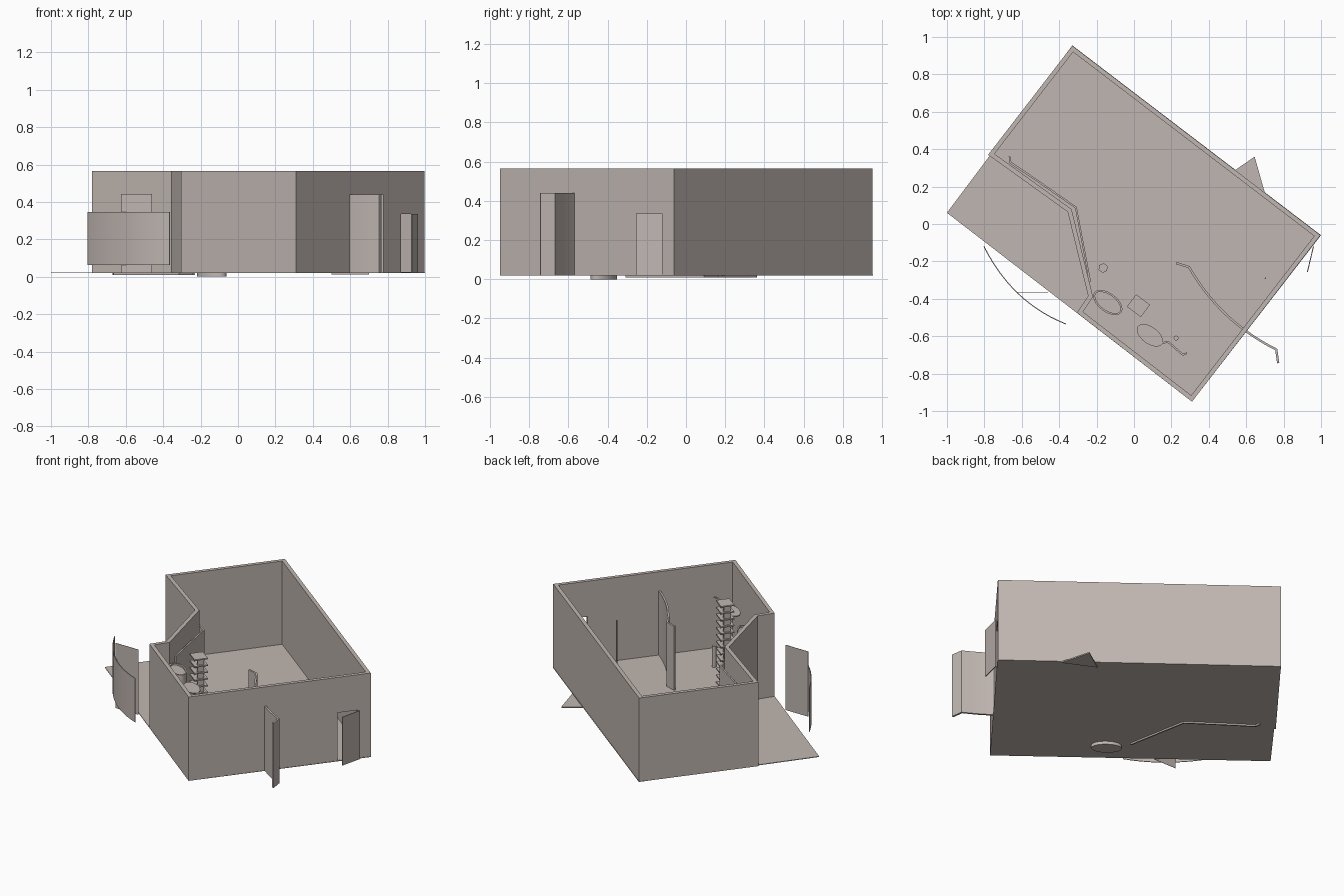
import bpy, bmesh, math
from mathutils import Vector

cube = bpy.data.objects.get("Cube")
if cube:
    bpy.data.objects.remove(cube, do_unlink=True)

clay = bpy.data.materials.new("warm_grey")
clay.use_nodes = True
COLOR = (0.53, 0.47, 0.44, 1)
clay.diffuse_color = COLOR
clay.node_tree.nodes["Principled BSDF"].inputs["Base Color"].default_value = COLOR

FLOOR = 0.02
TILT = math.atan2(-0.6, 0.8)   # direction of the long walls


def finish(name, bm):
    bmesh.ops.recalc_face_normals(bm, faces=bm.faces)
    mesh = bpy.data.meshes.new(name)
    bm.to_mesh(mesh)
    bm.free()
    ob = bpy.data.objects.new(name, mesh)
    mesh.materials.append(clay)
    bpy.context.collection.objects.link(ob)
    return ob


def prism(name, outline, z0, z1):
    """Extrude a flat outline upward."""
    bm = bmesh.new()
    face = bm.faces.new([bm.verts.new((x, y, z0)) for x, y in outline])
    grown = bmesh.ops.extrude_face_region(bm, geom=[face])["geom"]
    bmesh.ops.translate(bm, vec=(0, 0, z1 - z0),
                        verts=[v for v in grown if isinstance(v, bmesh.types.BMVert)])
    return finish(name, bm)


def strip(name, path, thick, z0, z1, closed=False):
    """Upright wall along a path, thickened to the left with mitred corners."""
    pts = [Vector(p) for p in path]
    n = len(pts)
    bm = bmesh.new()
    rings = []
    for i, p in enumerate(pts):
        a = pts[i - 1] if closed or i else None
        b = pts[(i + 1) % n] if closed or i < n - 1 else None
        dirs = [d.normalized() for d in
                ([p - a] if a is not None else []) + ([b - p] if b is not None else [])]
        normals = [Vector((-d.y, d.x)) for d in dirs]
        m = sum(normals, Vector((0, 0))).normalized()
        q = p + m * thick / max(m.dot(normals[0]), 0.3)
        rings.append([bm.verts.new((v.x, v.y, z))
                      for v, z in ((p, z0), (q, z0), (q, z1), (p, z1))])
    for i in range(n if closed else n - 1):
        r, s = rings[i], rings[(i + 1) % n]
        for k in range(4):
            j = (k + 1) % 4
            bm.faces.new((r[k], r[j], s[j], s[k]))
    if not closed:
        bm.faces.new(rings[0])
        bm.faces.new(rings[-1])
    return finish(name, bm)


def ellipse(cx, cy, a, b, angle=0.0, sides=32):
    c, s = math.cos(angle), math.sin(angle)
    out = []
    for i in range(sides):
        t = 2 * math.pi * i / sides
        u, v = a * math.cos(t), b * math.sin(t)
        out.append((cx + u * c - v * s, cy + u * s + v * c))
    return out


def box(cx, cy, w, d):
    c, s = math.cos(TILT), math.sin(TILT)
    return [(cx + u * c - v * s, cy + u * s + v * c)
            for u, v in ((-w/2, -d/2), (w/2, -d/2), (w/2, d/2), (-w/2, d/2))]


def arc(start, mid, end, steps=14):
    """Smooth curve through three points."""
    a, m, b = Vector(start), Vector(mid), Vector(end)
    ctrl = 2 * m - (a + b) / 2
    return [a * (1 - t) ** 2 + ctrl * 2 * t * (1 - t) + b * t * t
            for t in (i / steps for i in range(steps + 1))]


# Floor slab and corner of the ground sheet
prism("floor", [(0.31, -0.95), (1, -0.06), (-0.33, 0.955), (-1, 0.06)], FLOOR, FLOOR + 0.004)
prism("ground_sheet_corner", [(0.5, 0.26), (0.7, 0.165), (0.645, 0.36)], 0.012, FLOOR)

# Outer walls with the stepped recess
walls = strip("outer_walls", [(0.31, -0.95), (0.997, -0.06), (-0.33, 0.953), (-0.78, 0.37),
                              (-0.355, 0.065), (-0.245, -0.385), (-0.305, -0.475)],
              0.024, FLOOR, 0.565, closed=True)

# Side doorway cut through the wall
cutter = prism("doorway_cutter", box(0.91, -0.172, 0.12, 0.125), FLOOR + 0.005, 0.335)
cutter.hide_render = True
cutter.hide_set(True)
cutter.display_type = 'WIRE'
cut = walls.modifiers.new("doorway", 'BOOLEAN')
cut.operation = 'DIFFERENCE'
cut.solver = 'EXACT'
cut.object = cutter
bpy.context.view_layer.objects.active = walls
walls.select_set(True)
bpy.ops.object.modifier_apply(modifier="doorway")
bpy.data.objects.remove(cutter, do_unlink=True)

# Open door leaf
strip("door_leaf", [(0.957, -0.12), (0.925, -0.255)], 0.005, FLOOR, 0.335)

# Lining that follows the recess inside
strip("recess_lining", [(-0.24, -0.31), (-0.315, 0.085), (-0.56, 0.255), (-0.665, 0.325),
                        (-0.67, 0.36)][::-1], 0.01, 0.01, 0.44)

# Curved screen running out through the side wall
strip("curved_partition", [(0.225, -0.215)] + arc((0.29, -0.235), (0.49, -0.49), (0.755, -0.675))
      + [(0.765, -0.745)], 0.012, FLOOR, 0.44)

# Free-standing panels in front of the recess
screen = strip("curved_screen", arc((-0.805, -0.12), (-0.62, -0.375), (-0.365, -0.537)),
               0.005, 0.062, 0.347)
strip("flat_panel", [(-0.625, -0.365), (-0.46, -0.365)], 0.002, FLOOR, 0.443)

# Round tub with a raised rim
tub = prism("tub", ellipse(-0.14, -0.42, 0.085, 0.045, TILT), 0, 0.415)
rim = strip("tub_rim", ellipse(-0.14, -0.42, 0.09, 0.05, TILT), 0.01, 0, 0.425, closed=True)

# Oval table top with a narrow arm
table = prism("oval_top", ellipse(0.085, -0.595, 0.08, 0.045, TILT), 0.425, 0.431)
strip("table_arm", [(0.14, -0.645), (0.18, -0.635), (0.26, -0.705), (0.285, -0.695)],
      0.01, 0.425, 0.431)

# Shelf tower
TOWER = Vector((0.024, -0.437))
for i in range(13):
    prism("tower_shelf", box(TOWER.x, TOWER.y, 0.093, 0.082), 0.025 + i * 0.044, 0.033 + i * 0.044)
along = Vector((0.8, -0.6))
for side in (-1, 1):
    p = TOWER + along * 0.03 * side
    prism("tower_post", box(p.x, p.y, 0.012, 0.04), FLOOR, 0.56)

# Stool and posts
prism("stool", ellipse(-0.165, -0.235, 0.026, 0.026, TILT, 6), FLOOR, 0.24)
post = prism("round_post", ellipse(0.225, -0.61, 0.013, 0.013, 0, 16), FLOOR, 0.16)
prism("thin_post", ellipse(0.702, -0.29, 0.004, 0.004, 0, 8), FLOOR, 0.32)

# Smooth the rounded parts
bpy.ops.object.select_all(action='DESELECT')
for ob in (screen, tub, rim, table, post, bpy.data.objects["curved_partition"]):
    ob.select_set(True)
    bpy.context.view_layer.objects.active = ob
bpy.ops.object.shade_smooth_by_angle(angle=math.radians(30))
